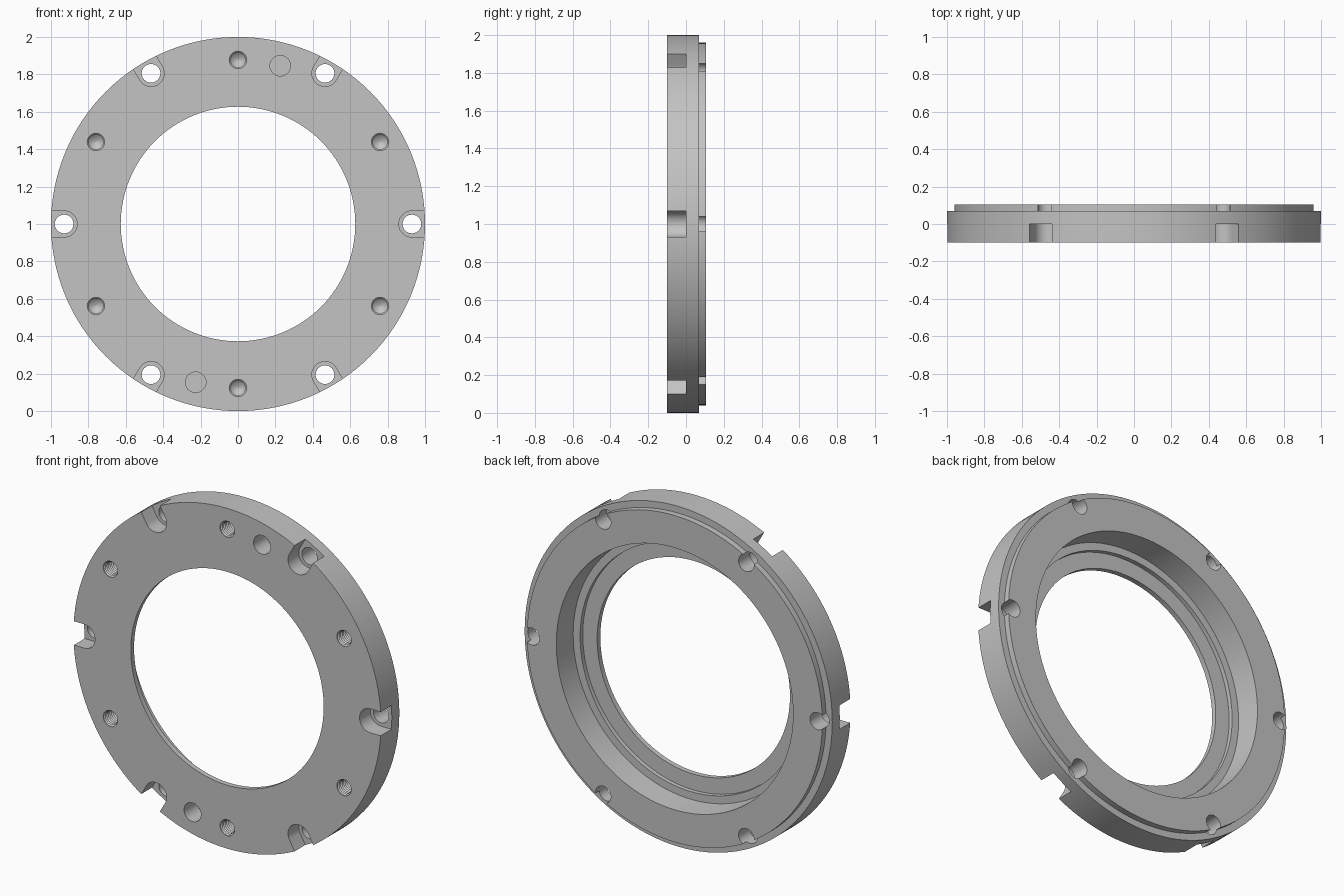
import bpy, bmesh
from math import sin, cos, pi, radians
from mathutils import Matrix, Vector

cube = bpy.data.objects.get("Cube")
if cube:
    bpy.data.objects.remove(cube, do_unlink=True)

metal = bpy.data.materials.new("brushed grey metal")
metal.use_nodes = True
metal.diffuse_color = (0.55, 0.55, 0.55, 1)
metal.node_tree.nodes["Principled BSDF"].inputs["Base Color"].default_value = (0.55, 0.55, 0.55, 1)

FRONT, BACK = -0.1, 0.105


def make_object(name, bm):
    bmesh.ops.recalc_face_normals(bm, faces=bm.faces)
    mesh = bpy.data.meshes.new(name)
    bm.to_mesh(mesh)
    bm.free()
    mesh.materials.append(metal)
    obj = bpy.data.objects.new(name, mesh)
    bpy.context.collection.objects.link(obj)
    return obj


def lathe(name, profile, segments, centre, closed):
    """Revolve (radius, y) points about the y axis; open profiles get end caps."""
    bm = bmesh.new()
    rings = []
    for r, y in profile:
        rings.append([bm.verts.new((centre[0] + r * cos(2 * pi * i / segments), y,
                                    centre[1] + r * sin(2 * pi * i / segments)))
                      for i in range(segments)])
    pairs = list(zip(rings, rings[1:]))
    if closed:
        pairs.append((rings[-1], rings[0]))
    else:
        bm.faces.new(rings[0])
        bm.faces.new(rings[-1])
    for a, b in pairs:
        for i in range(segments):
            j = (i + 1) % segments
            bm.faces.new((a[i], a[j], b[j], b[i]))
    return make_object(name, bm)


def slot(name, angle):
    """Round-ended slot running radially out through the rim."""
    outline = [Vector((0.93 + 0.07 * cos(t), 0, 0.07 * sin(t)))
               for t in (pi / 2 + pi * i / 20 for i in range(21))]
    outline += [Vector((1.2, 0, -0.07)), Vector((1.2, 0, 0.07))]
    bm = bmesh.new()
    face = bm.faces.new([bm.verts.new(p + Vector((0, -0.2, 0))) for p in outline])
    top = bmesh.ops.extrude_face_region(bm, geom=[face])["geom"]
    bmesh.ops.translate(bm, vec=(0, 0.2, 0),
                        verts=[v for v in top if isinstance(v, bmesh.types.BMVert)])
    turn = Matrix.Translation((0, 0, 1)) @ Matrix.Rotation(-angle, 4, "Y")
    bmesh.ops.transform(bm, matrix=turn, verts=bm.verts)
    return make_object(name, bm)


def polar(radius, angle):
    return radius * cos(angle), 1 + radius * sin(angle)


# Ring body: flange, raised back step, stepped counterbore and thin front lip
ring = lathe("flange_ring", [
    (1.0, FRONT), (1.0, 0.07), (0.96, 0.07), (0.96, BACK), (0.77, BACK),
    (0.765, -0.045), (0.72, -0.045), (0.72, -0.07), (0.627, -0.07), (0.627, FRONT),
], 128, (0, 1), True)

cutters = []
for k in range(6):
    # Bolt holes with open counterbore slots
    angle = radians(60 * k)
    cutters.append(slot("slot_cutter", angle))
    cutters.append(lathe("bolt_hole_cutter", [(0.05, -0.2), (0.05, 0.2)], 32,
                         polar(0.93, angle), False))
    # Blind threaded holes with a drilled point
    thread = [(0.047, -0.15), (0.047, FRONT + 0.004)]
    for n in range(8):
        y = FRONT + 0.011 + 0.014 * n
        thread += [(0.039, y), (0.046, y + 0.007)]
    thread += [(0.039, 0.025), (0.002, 0.045)]
    cutters.append(lathe("thread_cutter", thread, 24,
                         polar(0.877, angle + radians(30)), False))

# Two opposite blind dowel holes
for side in (1, -1):
    cutters.append(lathe("dowel_cutter", [(0.055, -0.2), (0.055, 0.02)], 32,
                         (0.226 * side, 1 + 0.846 * side), False))

# Cut everything out of the ring
bpy.context.view_layer.objects.active = ring
for cutter in cutters:
    cutter.hide_render = True
    mod = ring.modifiers.new("cut", "BOOLEAN")
    mod.operation = "DIFFERENCE"
    mod.solver = "EXACT"
    mod.object = cutter
    bpy.ops.object.modifier_apply(modifier=mod.name)
    bpy.data.objects.remove(cutter, do_unlink=True)

bpy.ops.object.select_all(action="DESELECT")
ring.select_set(True)
bpy.ops.object.shade_smooth_by_angle(angle=radians(30))
